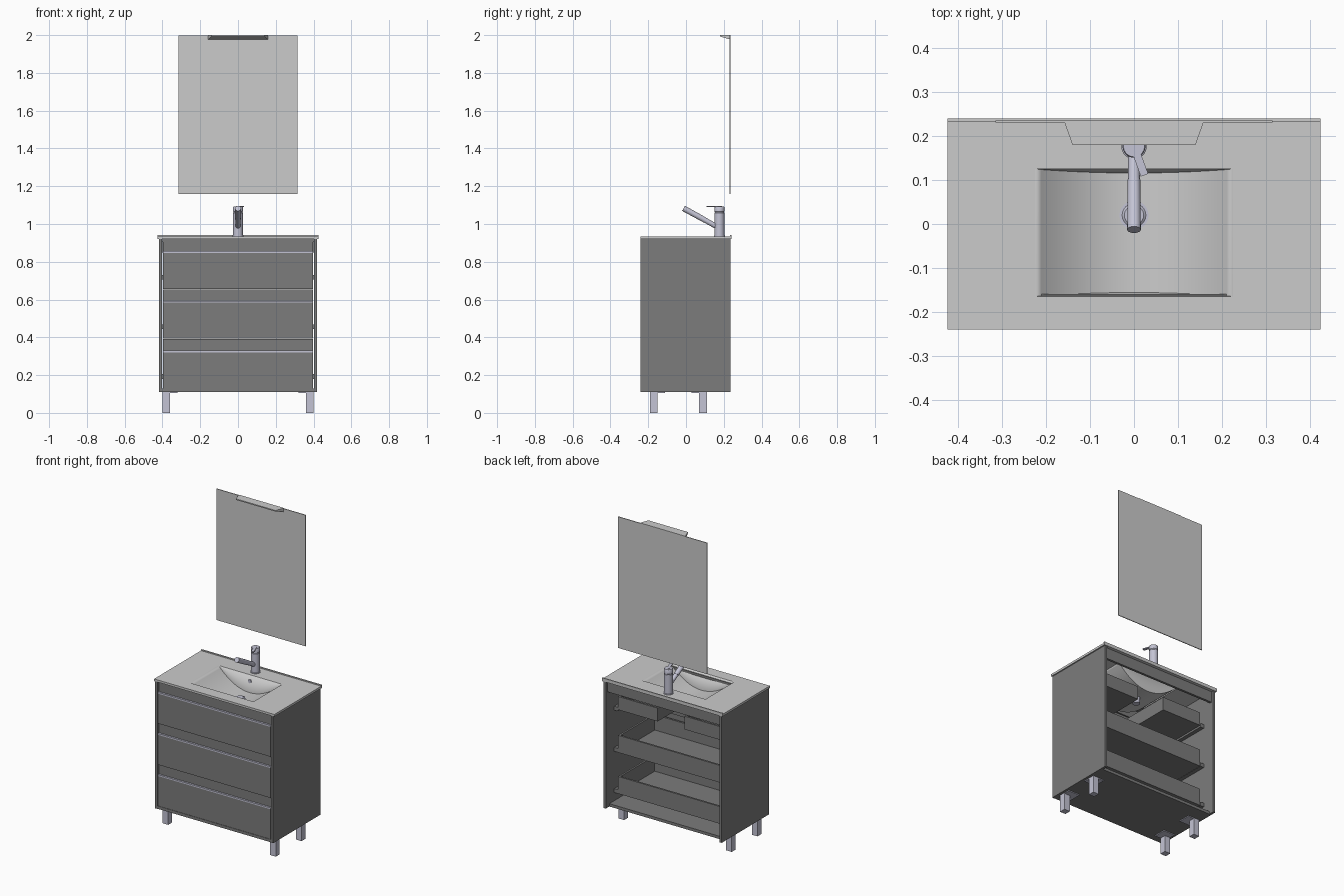
import bpy, bmesh, math
from mathutils import Vector

if "Cube" in bpy.data.objects:
    bpy.data.objects.remove(bpy.data.objects["Cube"])


def material(name, col):
    m = bpy.data.materials.new(name)
    m.diffuse_color = (*col, 1)
    m.use_nodes = True
    m.node_tree.nodes["Principled BSDF"].inputs["Base Color"].default_value = m.diffuse_color
    return m


DARK = material("dark_grey", (0.2, 0.2, 0.2))
METAL = material("metal", (0.55, 0.55, 0.66))


def finish(name, bm, mat=None):
    bmesh.ops.recalc_face_normals(bm, faces=bm.faces)
    me = bpy.data.meshes.new(name)
    bm.to_mesh(me)
    bm.free()
    ob = bpy.data.objects.new(name, me)
    bpy.context.collection.objects.link(ob)
    if mat:
        me.materials.append(mat)
    return ob


def smooth(ob):
    bpy.ops.object.select_all(action='DESELECT')
    ob.select_set(True)
    bpy.context.view_layer.objects.active = ob
    bpy.ops.object.shade_smooth_by_angle(angle=math.radians(35))
    return ob


def boxes(name, spans, mat=None):
    """One object from boxes given as (x0, x1, y0, y1, z0, z1)."""
    bm = bmesh.new()
    for x0, x1, y0, y1, z0, z1 in spans:
        for v in bmesh.ops.create_cube(bm, size=1)["verts"]:
            v.co = ((x0 + x1) / 2 + v.co.x * (x1 - x0),
                    (y0 + y1) / 2 + v.co.y * (y1 - y0),
                    (z0 + z1) / 2 + v.co.z * (z1 - z0))
    return finish(name, bm, mat)


def rod(name, p, q, r, mat=METAL, r2=None):
    p, q = Vector(p), Vector(q)
    bm = bmesh.new()
    bmesh.ops.create_cone(bm, cap_ends=True, segments=32, radius1=r,
                          radius2=r if r2 is None else r2, depth=(q - p).length)
    rot = (q - p).to_track_quat('Z', 'Y')
    for v in bm.verts:
        v.co = rot @ v.co + (p + q) / 2
    return smooth(finish(name, bm, mat))


def lathe(name, profile, centre, mat=METAL):
    """Revolve (radius, z) points about a vertical axis."""
    bm = bmesh.new()
    vs = [bm.verts.new((r, 0, z)) for r, z in profile]
    es = [bm.edges.new(e) for e in zip(vs, vs[1:])]
    bmesh.ops.spin(bm, geom=vs + es, cent=(0, 0, 0), axis=(0, 0, 1),
                   angle=math.tau, steps=32)
    bmesh.ops.remove_doubles(bm, verts=bm.verts, dist=1e-5)
    bmesh.ops.translate(bm, verts=bm.verts, vec=centre)
    return smooth(finish(name, bm, mat))


# Cabinet carcass: open back with a rail at the top
for s, side in ((-1, "left"), (1, "right")):
    a, b = sorted((s * 0.402, s * 0.417))
    boxes(f"{side}_side_panel", [(a, b, -0.24, 0.235, 0.11, 0.92)], DARK)
boxes("bottom_panel", [(-0.402, 0.402, -0.238, 0.2, 0.11, 0.128)], DARK)
boxes("back_top_rail", [(-0.402, 0.402, 0.205, 0.22, 0.85, 0.92)], DARK)
boxes("front_top_rail", [(-0.402, 0.402, -0.222, -0.16, 0.905, 0.92)], DARK)


def drawer_box(x0, x1, y0, y1, z0, z1, t=0.012):
    return [(x0, x1, y0, y1, z0, z0 + t),
            (x0, x0 + t, y0, y1, z0 + t, z1), (x1 - t, x1, y0, y1, z0 + t, z1),
            (x0 + t, x1 - t, y0, y0 + t, z0 + t, z1),
            (x0 + t, x1 - t, y1 - t, y1, z0 + t, z1)]


# Three drawers: front panel, recessed grip strip, metal grip and tray
for i, name in enumerate(("bottom", "middle", "top")):
    z = 0.13 + 0.263 * i
    top = z + 0.26
    boxes(f"{name}_drawer_front", [(-0.398, 0.398, -0.239, -0.224, z, z + 0.191)], DARK)
    boxes(f"{name}_grip_strip", [(-0.398, 0.398, -0.228, -0.215, z + 0.191, top)], DARK)
    boxes(f"{name}_drawer_grip", [(-0.398, 0.398, -0.24, -0.224, z + 0.191, z + 0.2)], METAL)
    zb = z + 0.05
    if name == "top":
        # split tray leaves room for the waste pipe
        tray = (drawer_box(-0.375, -0.095, -0.215, 0.15, zb + 0.01, zb + 0.095)
                + drawer_box(0.095, 0.375, -0.215, 0.15, zb + 0.01, zb + 0.095))
    else:
        tray = drawer_box(-0.375, 0.375, -0.215, 0.15, zb, zb + 0.11)
    boxes(f"{name}_drawer_tray", tray, DARK)
    boxes(f"{name}_drawer_runners", [(-0.402, -0.377, -0.21, 0.15, zb, zb + 0.025),
                                     (0.377, 0.402, -0.21, 0.15, zb, zb + 0.025)], DARK)

# Square legs with mounting plates
for sx, side in ((-1, "left"), (1, "right")):
    for y, d, end in ((-0.17, 1, "front"), (0.09, -1, "back")):
        x = sx * 0.38
        px = sorted((sx * 0.4, sx * 0.32))
        py = sorted((y - d * 0.02, y + d * 0.06))
        boxes(f"{end}_{side}_leg", [(x - 0.02, x + 0.02, y - 0.02, y + 0.02, 0, 0.106),
                                    (*px, *py, 0.105, 0.11)], METAL)

# Countertop slab with a rectangular basin opening
A, YF, YB, RIM, LOW = 0.225, -0.165, 0.125, 0.934, 0.92
bm = bmesh.new()
rings = []
for x, y0, y1 in ((0.425, -0.24, 0.24), (A, YF, YB)):
    for z in (LOW, RIM):
        rings.append([bm.verts.new(c) for c in
                      ((-x, y0, z), (x, y0, z), (x, y1, z), (-x, y1, z))])
for a, b in ((0, 1), (1, 3), (3, 2), (2, 0)):
    for k in range(4):
        n = (k + 1) % 4
        bm.faces.new((rings[a][k], rings[a][n], rings[b][n], rings[b][k]))
finish("countertop", bm)
boxes("back_lip", [(-0.425, 0.425, 0.233, 0.24, RIM, 0.941)])

# Basin: arched floor between two nearly upright walls
DEPTH, N = 0.11, 32
bm = bmesh.new()
rows = []
for i in range(N + 1):
    x = A * (2 * i / N - 1)
    k = 1 - (x / A) ** 2
    z = RIM - DEPTH * k
    rows.append([bm.verts.new(c) for c in
                 ((x, YF, RIM), (x, YF + 0.009 * k, z),
                  (x, YB - 0.009 * k, z), (x, YB, RIM))])
for r, q in zip(rows, rows[1:]):
    for j in range(3):
        bm.faces.new((r[j], r[j + 1], q[j + 1], q[j]))
bmesh.ops.remove_doubles(bm, verts=bm.verts, dist=1e-5)
basin = finish("basin", bm)
if sum(p.normal.z for p in basin.data.polygons) < 0:
    basin.data.flip_normals()
mod = basin.modifiers.new("thickness", 'SOLIDIFY')
mod.thickness, mod.offset = 0.008, -1
smooth(basin)

# Drain, waste pipe and overflow
floor = RIM - DEPTH
lathe("drain_cover", [(0, 0.008), (0.022, 0.008), (0.027, 0.004), (0.033, 0.004),
                      (0.033, -0.004), (0, -0.004)], (0, 0.02, floor))
rod("waste_pipe", (0, 0.02, floor - 0.045), (0, 0.02, floor), 0.022)
rod("overflow_ring", (0, 0.116, 0.895), (0, 0.126, 0.895), 0.011)

# Mixer tap: body, cap, rising spout and turned lever
TY = 0.177
lathe("tap_body", [(0, 0), (0.029, 0), (0.029, 0.004), (0.026, 0.006),
                   (0.026, 0.125), (0.0245, 0.127), (0.0245, 0.13), (0.026, 0.132),
                   (0.026, 0.156), (0.024, 0.159), (0, 0.159)], (0, TY, RIM))
rod("tap_spout", (0, 0.165, 0.985), (0, 0.098, 1.022), 0.0135)
rod("tap_spray_head", (0, 0.1, 1.021), (0, -0.013, 1.083), 0.0145, r2=0.0155)
lever = boxes("tap_lever", [(-0.009, 0.009, -0.07, 0.01, 0, 0.006)], METAL)
lever.location = (0, TY, 1.089)
lever.rotation_euler = (0, 0, math.radians(20))

# Wall mirror and its tapered lamp
boxes("mirror", [(-0.315, 0.315, 0.231, 0.236, 1.16, 1.998)])
bm = bmesh.new()
back = [bm.verts.new(c) for c in ((-0.16, 0.236, 1.976), (0.16, 0.236, 1.976),
                                  (0.16, 0.236, 2.0), (-0.16, 0.236, 2.0))]
front = [bm.verts.new(c) for c in ((-0.14, 0.18, 1.993), (0.14, 0.18, 1.993),
                                   (0.14, 0.18, 2.0), (-0.14, 0.18, 2.0))]
bm.faces.new(back)
bm.faces.new(front)
for k in range(4):
    n = (k + 1) % 4
    bm.faces.new((back[k], back[n], front[n], front[k]))
finish("mirror_lamp", bm)
